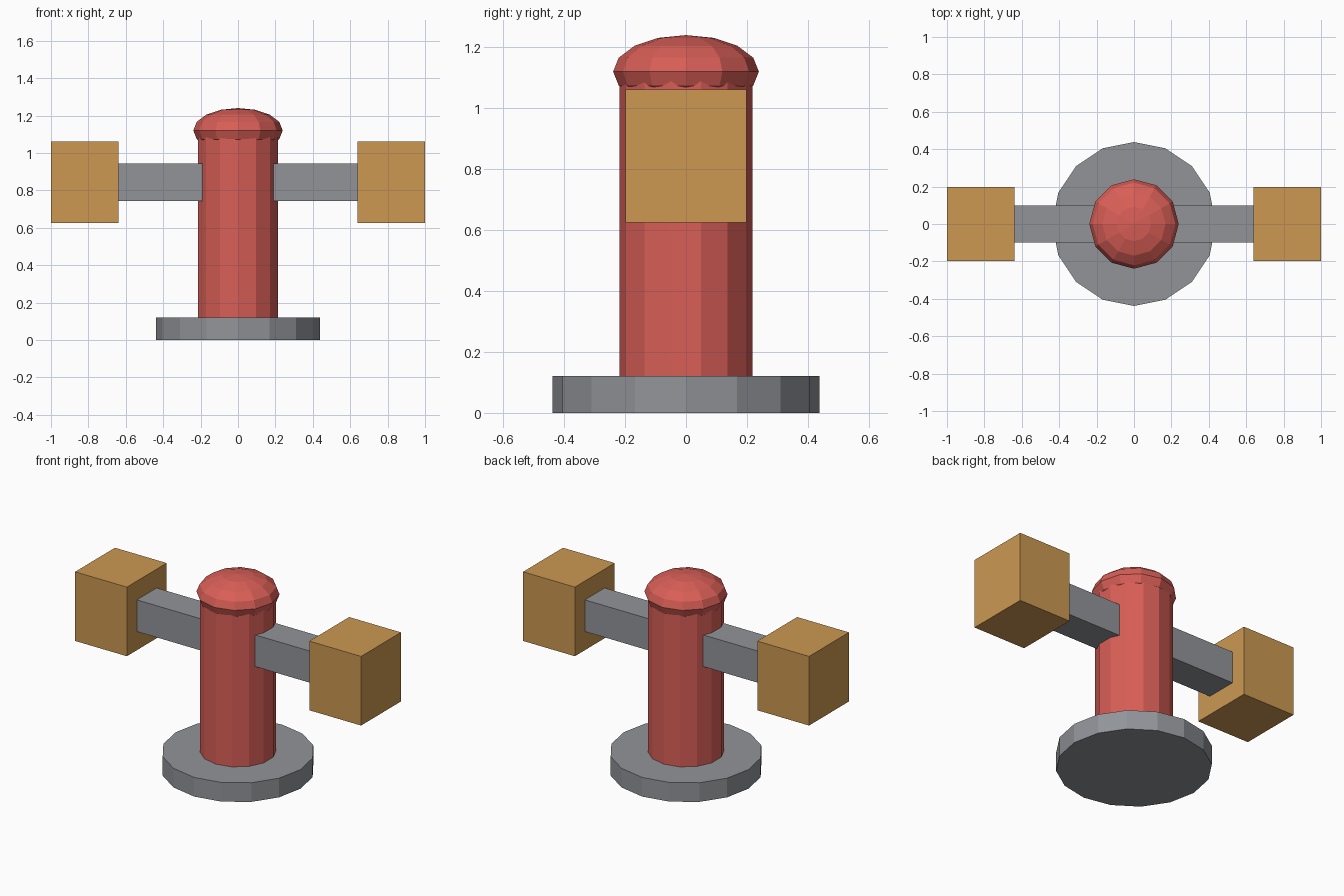
import bpy, math

if "Cube" in bpy.data.objects:
    bpy.data.objects.remove(bpy.data.objects["Cube"])


def material(name, srgb):
    lin = [c / 12.92 if c <= 0.04045 else ((c + 0.055) / 1.055) ** 2.4 for c in srgb]
    m = bpy.data.materials.new(name)
    m.diffuse_color = (*lin, 1)
    m.use_nodes = True
    m.node_tree.nodes["Principled BSDF"].inputs["Base Color"].default_value = m.diffuse_color
    return m


RED = material("red", (0.85, 0.37, 0.34))
GREY = material("grey", (0.57, 0.58, 0.60))
OCHRE = material("ochre", (0.80, 0.60, 0.32))


def finish(name, mat):
    ob = bpy.context.object
    ob.name = name
    ob.data.materials.append(mat)
    return ob


def cylinder(name, sides, radius, z0, z1, mat):
    bpy.ops.mesh.primitive_cylinder_add(vertices=sides, radius=radius, depth=z1 - z0,
                                        location=(0, 0, (z0 + z1) / 2))
    return finish(name, mat)


def box(name, x0, x1, half_y, z0, z1, mat):
    bpy.ops.mesh.primitive_cube_add(size=1, location=((x0 + x1) / 2, 0, (z0 + z1) / 2))
    ob = finish(name, mat)
    ob.scale = (abs(x1 - x0), 2 * half_y, z1 - z0)
    return ob


# Round foot and upright column
cylinder("base", 16, 0.438, 0, 0.121, GREY)
cylinder("column", 14, 0.219, 0.121, 1.12, RED)

# Flattened dome cap
bpy.ops.mesh.primitive_uv_sphere_add(segments=12, ring_count=8, radius=1, location=(0, 0, 1.12))
finish("cap", RED).scale = (0.239, 0.239, 0.12)

# Side arms with end blocks
for side, s in (("left", -1), ("right", 1)):
    box(side + "_arm", s * 0.15, s * 0.65, 0.099, 0.743, 0.943, GREY)
    box(side + "_block", s * 0.638, s * 1.0, 0.199, 0.625, 1.062, OCHRE)
